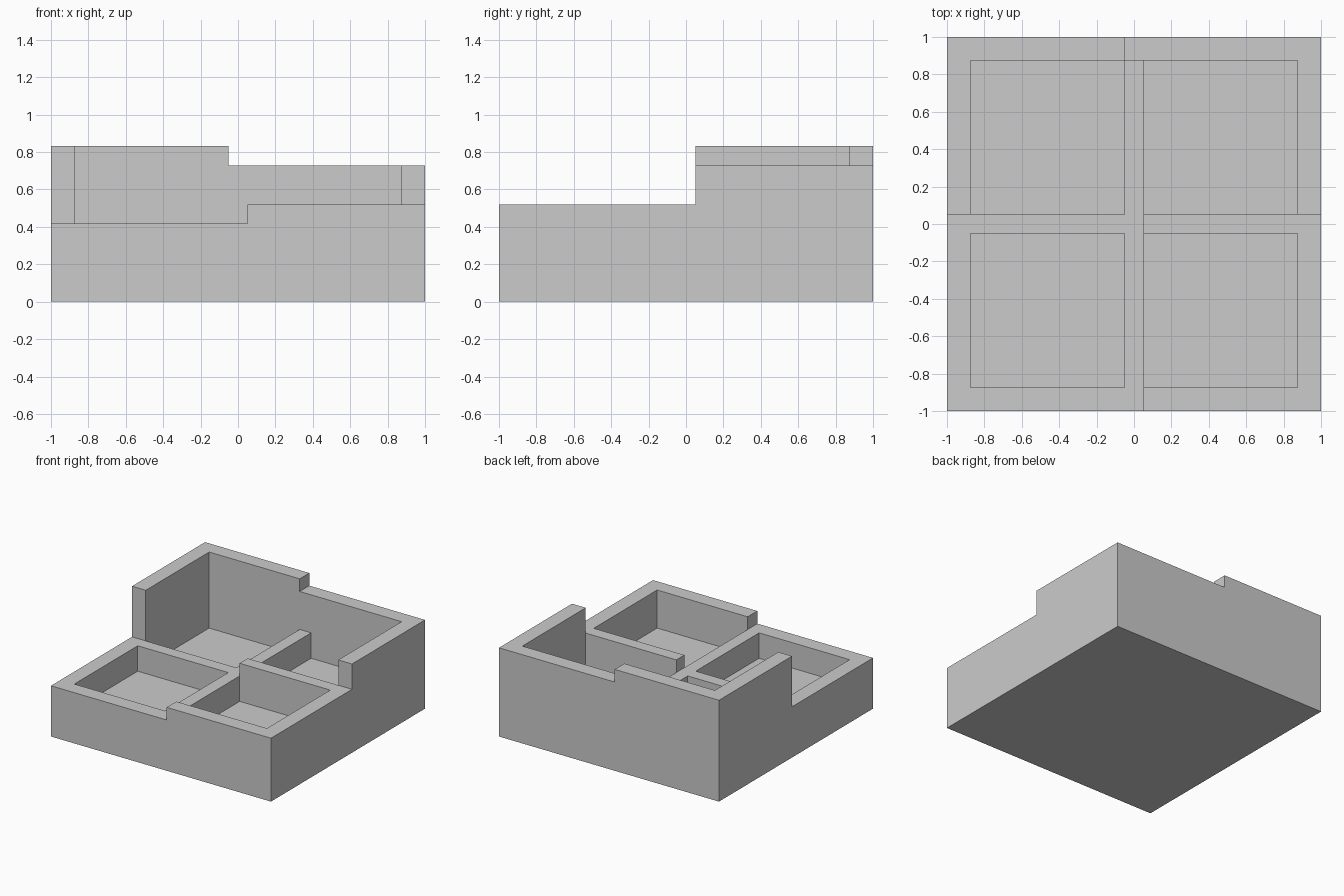
import bpy
import bmesh

# Remove the default cube only
cube = bpy.data.objects.get("Cube")
if cube:
    bpy.data.objects.remove(cube, do_unlink=True)

# Plan lines (same in x and y): outer edge, rim inside, divider sides
PLAN = [-1, -0.875, -0.052, 0.052, 0.875, 1]
# Level lines: underside, floor, low rim, middle rim, high rim, highest rim
LEVELS = [0, 0.208, 0.417, 0.521, 0.729, 0.833]
FLOOR, LOW, MIDDLE, HIGH, HIGHEST = 1, 2, 3, 4, 5


def top_level(i, j):
    """Level reached by the walls or floor in plan cell i (x), j (y)."""
    if i in (1, 3) and j in (1, 3):      # four compartments
        return FLOOR
    if j < 3:                            # front rims and cross divider
        return LOW if i < 3 else MIDDLE
    if i in (0, 4) or j == 4:            # tall back walls
        return HIGHEST if i < 2 else HIGH
    return LOW                           # divider between back compartments


def solid(cell):
    i, j, k = cell
    return 0 <= i < 5 and 0 <= j < 5 and 0 <= k < top_level(i, j)


def add_face(bm, cell, axis, side):
    """Outward face of a solid block, on one side of one axis."""
    corners = []
    u, v = (axis + 1) % 3, (axis + 2) % 3
    for du, dv in ((0, 0), (1, 0), (1, 1), (0, 1)):
        n = list(cell)
        n[axis] += side
        n[u] += du
        n[v] += dv
        corners.append(bm.verts.new((PLAN[n[0]], PLAN[n[1]], LEVELS[n[2]])))
    bm.faces.new(corners if side else corners[::-1])


# Stepped box with four compartments, skinned as one closed surface
bm = bmesh.new()
for i in range(5):
    for j in range(5):
        for k in range(5):
            if not solid((i, j, k)):
                continue
            for axis in range(3):
                for side in (0, 1):
                    neighbour = [i, j, k]
                    neighbour[axis] += 1 if side else -1
                    if not solid(neighbour):
                        add_face(bm, (i, j, k), axis, side)
bmesh.ops.remove_doubles(bm, verts=bm.verts[:], dist=0.0001)

mesh = bpy.data.meshes.new("compartment_box")
bm.to_mesh(mesh)
bm.free()
box = bpy.data.objects.new("compartment_box", mesh)
bpy.context.collection.objects.link(box)

# Plain grey material
grey = bpy.data.materials.new("light_grey")
grey.use_nodes = True
colour = (0.6, 0.6, 0.6, 1)
grey.diffuse_color = colour
for node in grey.node_tree.nodes:
    if node.type == "BSDF_PRINCIPLED":
        node.inputs["Base Color"].default_value = colour
mesh.materials.append(grey)
